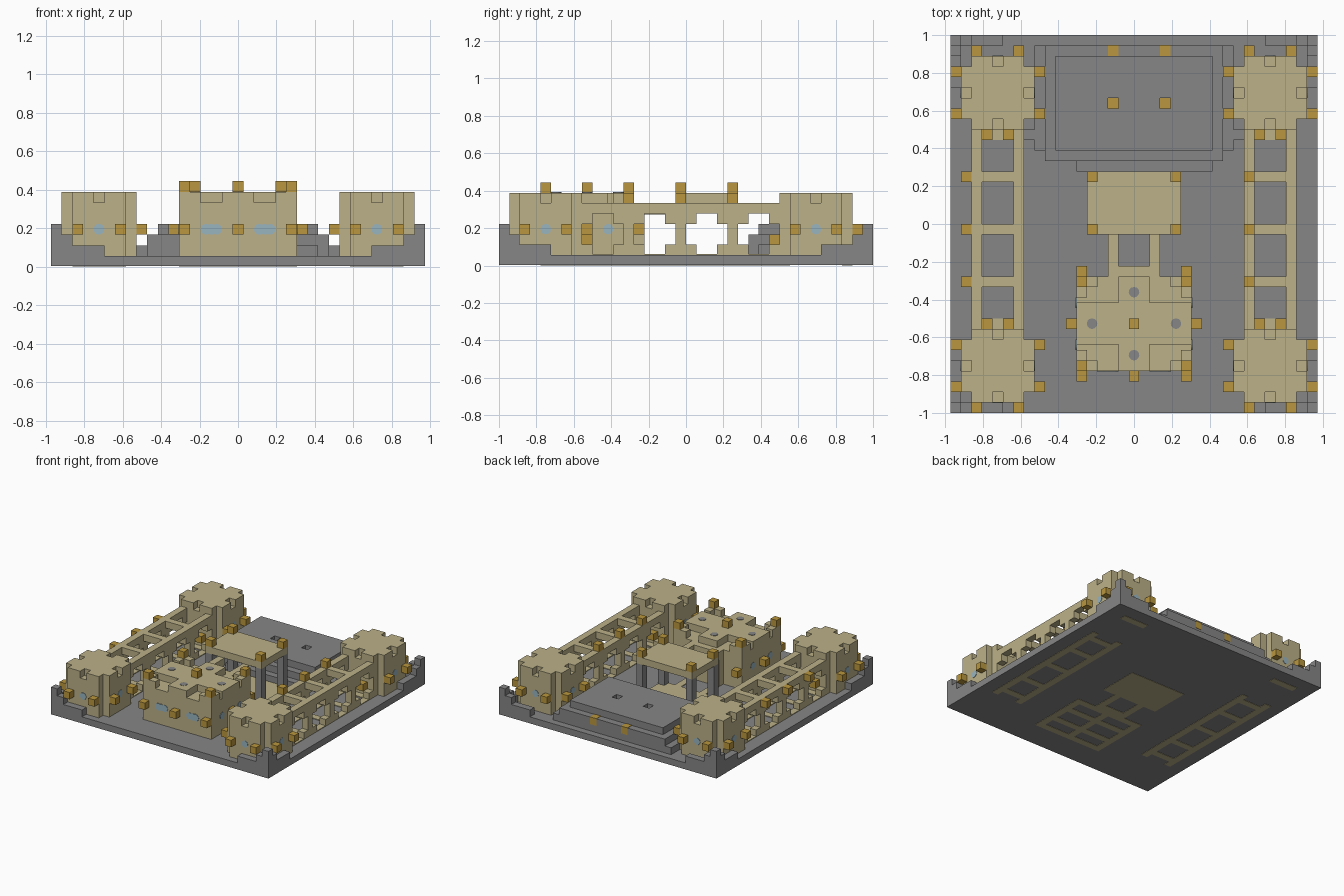
import bpy, bmesh
from mathutils import Matrix, Vector

default_cube = bpy.data.objects.get("Cube")
if default_cube:
    bpy.data.objects.remove(default_cube, do_unlink=True)

UNIT = 1 / 18  # edge of one building block


def make_material(name, red, green, blue):
    material = bpy.data.materials.new(name)
    material.use_nodes = True
    colour = (red, green, blue, 1)
    material.diffuse_color = colour
    shader = material.node_tree.nodes["Principled BSDF"]
    shader.inputs["Base Color"].default_value = colour
    shader.inputs["Roughness"].default_value = 0.9
    return material


stone = make_material("grey stone", 0.24, 0.24, 0.24)
sand = make_material("sandstone", 0.5, 0.44, 0.25)
lamp = make_material("lamp orange", 0.49, 0.31, 0.05)
glass = make_material("pale blue glass", 0.32, 0.46, 0.53)


def finish(name, bm, material):
    mesh = bpy.data.meshes.new(name)
    bm.to_mesh(mesh)
    bm.free()
    mesh.materials.append(material)
    part = bpy.data.objects.new(name, mesh)
    bpy.context.scene.collection.objects.link(part)
    return part


def blocks(name, material, boxes):
    """Boxes given as ranges in block units: x, x, y, y, z, z."""
    bm = bmesh.new()
    for x0, x1, y0, y1, z0, z1 in boxes:
        low, high = Vector((x0, y0, z0)) * UNIT, Vector((x1, y1, z1)) * UNIT
        size = Matrix.Diagonal((high - low).to_4d())
        size[3][3] = 1
        bmesh.ops.create_cube(bm, size=1, matrix=Matrix.Translation((low + high) / 2) @ size)
    return finish(name, bm, material)


def cube(x, y, z):
    """One block by its centre in x and y and its bottom in z."""
    return (x - 0.5, x + 0.5, y - 0.5, y + 0.5, z, z + 1)


def discs(name, material, spots):
    """Thin round plates; each spot is a centre and a facing direction."""
    bm = bmesh.new()
    for centre, facing in spots:
        turn = Vector(facing).to_track_quat("Z", "Y").to_matrix().to_4x4()
        place = Matrix.Translation(Vector(centre) * UNIT) @ turn
        bmesh.ops.create_cone(bm, cap_ends=True, segments=12, radius1=0.028,
                              radius2=0.028, depth=0.006, matrix=place)
    return finish(name, bm, material)


sides = (-1, 1)
piers = (-5.5, -0.5, 4.5)

# Ground slab with stepped parapets at its corners
blocks("ground_slab", stone, [(-17.5, 17.5, -18, 18, 0.05, 1)])
steps = []
for sx in sides:
    for sy in sides:
        for reach, top in ((1, 4), (2, 3), (5, 2)):
            xs = sorted((sx * 17.5, sx * (17.5 - reach)))
            ys = sorted((sy * 18, sy * (18 - reach)))
            steps.append((*xs, *sorted((sy * 18, sy * 17)), 1, top))
            steps.append((*sorted((sx * 17.5, sx * 16.5)), *ys, 1, top))
blocks("corner_parapets", stone, steps)


# Corner towers with notched tops, lamps and round windows
def tower(name, cx, cy, inner_y):
    body = [(cx - 3.5, cx + 3.5, cy - 2.5, cy + 2.5, 1, 6),
            (cx - 2.5, cx + 2.5, cy - 3.5, cy + 3.5, 1, 6),
            (cx - 2.5, cx + 2.5, cy - 2.5, cy + 2.5, 6, 7)]
    lamps, windows = [], []
    for s in sides:
        for t in sides:
            a, b = sorted((t * 0.5, t * 2.5))
            c, d = sorted((s * 2.5, s * 3.5))
            body.append((cx + a, cx + b, cy + c, cy + d, 6, 7))
            body.append((cx + c, cx + d, cy + a, cy + b, 6, 7))
            lamps.append(cube(cx + s * 4, cy + t * 2, 3))
            if s != inner_y:
                lamps.append(cube(cx + t * 2, cy + s * 4, 3))
        windows.append(((cx + s * 3.5, cy, 3.5), (s, 0, 0)))
        if s != inner_y:
            windows.append(((cx, cy + s * 3.5, 3.5), (0, s, 0)))
    for dx in sides:
        lamps.append(cube(cx + dx, cy + inner_y * 4, 2))
    blocks(name, sand, body)
    blocks(name + "_lamps", lamp, lamps)
    discs(name + "_windows", glass, windows)


for sx, side in ((-1, "right"), (1, "left")):
    tower("front_" + side + "_tower", sx * 13, -13.5, 1)
    tower("back_" + side + "_tower", sx * 13, 12.5, -1)

# Arcaded double walls joining the towers
for sx, side in ((-1, "right"), (1, "left")):
    wall = []
    for x in (sx * 11, sx * 15):
        wall.append((x - 0.5, x + 0.5, -10, 9, 5, 6))
        wall.append((x - 0.5, x + 0.5, -10, 9, 0, 1.1))
        for y in (-10.5, *piers, 9.5):
            wall.append((x - 0.5, x + 0.5, y - 0.5, y + 0.5, 0, 6))
            for z in (1, 4):
                wall.append((x - 0.5, x + 0.5, y - 1.5, y + 1.5, z, z + 1))
    for y in piers:
        for z0, z1 in ((5, 6), (0, 1.1)):
            wall.append((sx * 13 - 2, sx * 13 + 2, y - 0.5, y + 0.5, z0, z1))
    for y in (-9.5, 8.5):
        wall.append((sx * 13 - 2, sx * 13 + 2, y - 0.5, y + 0.5, 0, 1.1))
    wall.append((sx * 13 - 2, sx * 13 + 2, 15, 16, 0, 1))
    blocks(side + "_wall", sand, wall)
    lamp_x, lamp_z = (-16, 5) if sx < 0 else (11, 6)
    blocks(side + "_wall_lamps", lamp, [cube(lamp_x, y, lamp_z) for y in piers])

# Central keep: sunken corners around a raised cross, corner merlons
mid = -9.5
keep = [(-5.5, 5.5, -14, -5, 1, 6), (-1.5, 1.5, -14, -5, 6, 7),
        (-5.5, 5.5, mid - 2, mid + 2, 6, 7), (-2.5, 2.5, -5, -4, 0, 6)]
keep_lamps = [cube(0, mid, 7), cube(0, -14.5, 3)]
panes, vents = [], []
for s in sides:
    keep_lamps.append(cube(s * 6, mid, 3))
    vents += [((s * 4, mid, 7), (0, 0, 1)), ((0, mid + s * 3, 7), (0, 0, 1))]
    for t in sides:
        corner_y = mid + t * 4
        keep.append((*sorted((s * 3.5, s * 5.5)), corner_y - 0.5, corner_y + 0.5, 6, 7))
        keep.append((*sorted((s * 4.5, s * 5.5)), *sorted((mid + t * 2.5, mid + t * 4.5)), 6, 7))
        keep_lamps.append(cube(s * 5, corner_y, 7))
        keep_lamps.append(cube(s * 5, mid + t * 5, 3))
        panes.append(((s * 5.5, mid + t * 2, 3.5), (s, 0, 0)))
    for x in (2, 2.5, 3):
        panes.append(((s * x, -14, 3.5), (0, -1, 0)))
# foundation grid under the keep
keep += [(x - 0.5, x + 0.5, -14, -5, 0, 1) for x in (-5, 0, 5)]
keep += [(-5.5, 5.5, y - 0.5, y + 0.5, 0, 1) for y in (-13.5, -11, -8, -5.5)]
blocks("keep", sand, keep)
blocks("keep_lamps", lamp, keep_lamps)
discs("keep_windows", glass, panes)
discs("keep_roof_vents", stone, vents)

# Raised platform on pillars, with walkways to the keep
corners = [(x, y) for x in (-4, 4) for y in (-0.5, 4.5)]
blocks("platform", sand, [(-4.5, 4.5, -1, 5, 6, 7), (-4.5, 4.5, -1, 5, 0, 1.1)])
blocks("platform_pillars", stone, [(*cube(x, y, 1)[:5], 6) for x, y in corners])
blocks("platform_lamps", lamp, [cube(x, y, 7) for x, y in corners])
blocks("walkways", sand, [(s * 2 - 0.5, s * 2 + 0.5, -4, -1, z, z + 1.1)
                          for s in sides for z in (0, 4.9)])

# Stepped terrace at the back, with two lamp pits
blocks("terrace_steps", stone, [
    (-9.5, 9.5, 7, 17, 1, 2), (-10.5, 10.5, 8, 9, 1, 2), (-5.5, 7.5, 5, 7, 1, 2),
    (-8.5, 8.5, 6, 17, 1, 3)])
pit_xs = (-2, 3)
terrace = blocks("terrace_top", stone, [(-7.5, 7.5, 7, 16, 3, 4)])
pits = blocks("pit_cutter", stone, [(*cube(x, 11.5, 2)[:4], 2, 5) for x in pit_xs])
pits.hide_render = True
pits.hide_viewport = True
cut = terrace.modifiers.new("pits", "BOOLEAN")
cut.operation = "DIFFERENCE"
cut.solver = "EXACT"
cut.object = pits
blocks("pit_lamps", lamp, [(*cube(x, 11.5, 2)[:5], 3.05) for x in pit_xs])
blocks("terrace_lamps", lamp, [(x - 0.5, x + 0.5, 16, 17.05, 2, 3.05) for x in pit_xs])
